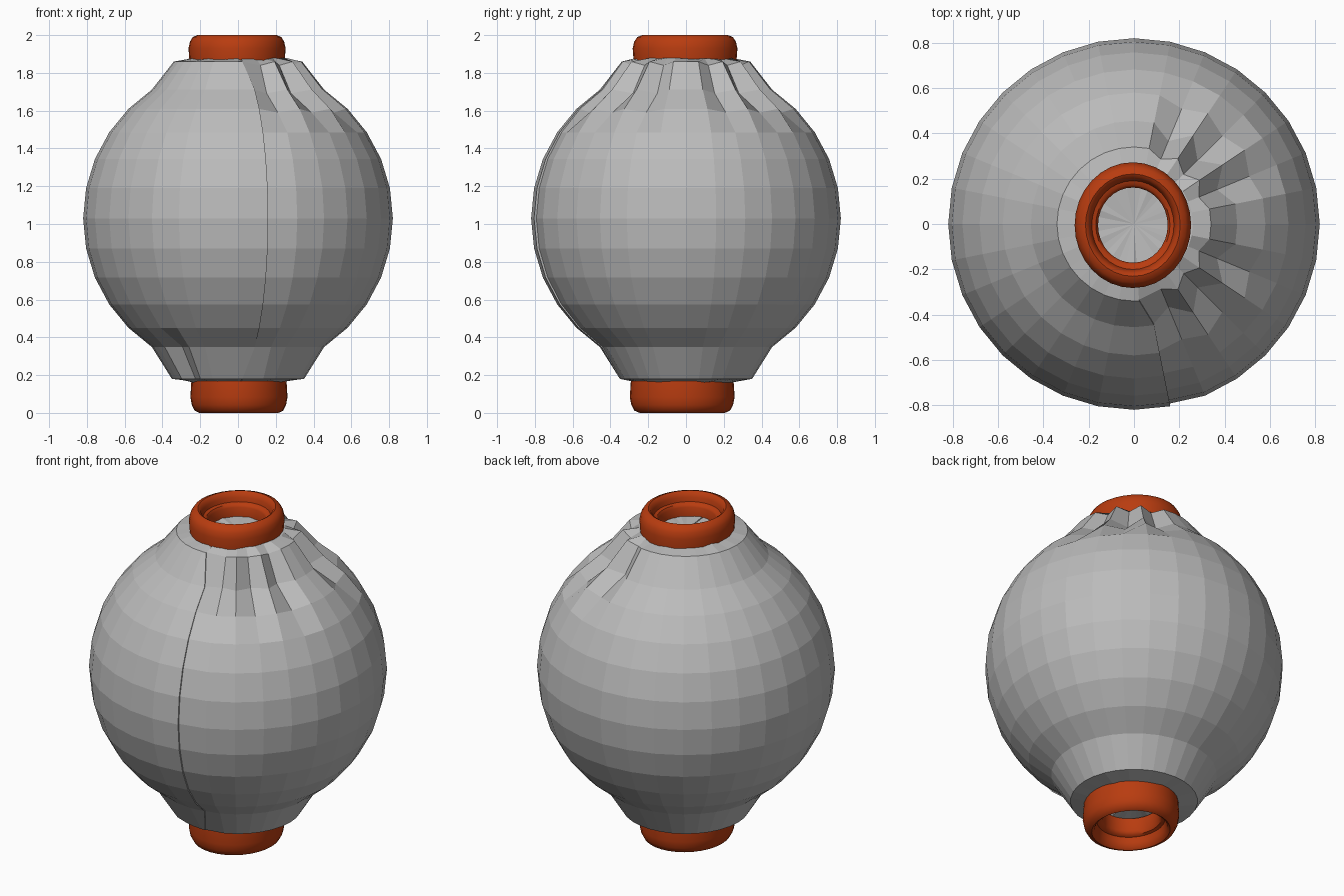
import bpy, bmesh, math, random

cube = bpy.data.objects.get("Cube")
if cube:
    bpy.data.objects.remove(cube, do_unlink=True)
random.seed(4)


def material(name, rgb):
    m = bpy.data.materials.new(name)
    m.use_nodes = True
    m.diffuse_color = (*rgb, 1)
    m.node_tree.nodes["Principled BSDF"].inputs["Base Color"].default_value = (*rgb, 1)
    return m


paper = material("grey paper", (0.5, 0.5, 0.5))
wood = material("orange lacquer", (0.48, 0.045, 0.005))


def finish(name, bm, mat):
    bmesh.ops.recalc_face_normals(bm, faces=bm.faces)
    mesh = bpy.data.meshes.new(name)
    bm.to_mesh(mesh)
    bm.free()
    mesh.materials.append(mat)
    obj = bpy.data.objects.new(name, mesh)
    bpy.context.collection.objects.link(obj)
    return obj


def skin(bm, rows, closed=False):
    """Bridge consecutive rings of vertices with quads."""
    pairs = list(zip(rows, rows[1:]))
    if closed:
        pairs.append((rows[-1], rows[0]))
    for a, b in pairs:
        n = len(a)
        for i in range(n):
            j = (i + 1) % n
            bm.faces.new((a[i], a[j], b[j], b[i]))


# Paper globe: a sphere profile with a short collar at each end
SIDES, RADIUS, MID = 32, 0.82, 1.03
STEP = math.tau / SIDES
profile = [(0.25, 0.165), (0.35, 0.18)]
for k in range(-5, 6):
    profile.append((RADIUS * math.cos(k * STEP), MID + RADIUS * math.sin(k * STEP)))
profile += [(0.34, 1.86), (0.26, 1.875)]
last = len(profile) - 1

# Crumpled folds: ring -> (centre angle, strength) around the collars
FOLDS = {last - 1: 0.09, last - 2: 0.13, last - 3: 0.05}
TOP_CENTRES = (math.radians(45), math.radians(-45))
BASE_CENTRE = math.radians(-135)


def fold(ring, col, angle):
    """Radius factor that pleats alternate columns inward near a crumple."""
    sign = -1 if col % 2 else 0.25
    for centre in TOP_CENTRES:
        if ring in FOLDS and abs(angle - centre) < 2.2 * STEP:
            return 1 + sign * FOLDS[ring]
    away = abs((angle - BASE_CENTRE + math.pi) % math.tau - math.pi)
    if ring in (1, 2) and away < 1.6 * STEP:
        return 1 + sign * 0.09
    return 1


bm = bmesh.new()
rows = []
for ring, (r, z) in enumerate(profile):
    row = []
    for col in range(SIDES + 1):
        a = -math.pi / 2 + STEP * (col + 1)
        f = fold(ring, col, a)
        # The sheet overlaps itself at the seam, leaving a small step
        if col == 0:
            f *= 0.985
        if col in (0, SIDES) and ring in (0, 1, last - 1, last):
            a -= 0.13
        dz = random.uniform(-0.006, 0.006) if ring in (0, last) else 0
        if f < 1 and ring > 8 and col:
            dz -= 0.02
        row.append(bm.verts.new((r * f * math.cos(a), r * f * math.sin(a), z + dz)))
    rows.append(row)
skin(bm, rows)

# Shallow closed ends seen through the openings
for row, z in ((rows[0], 0.195), (rows[-1], 1.86)):
    pole = bm.verts.new((0, 0, z))
    for i, v in enumerate(row):
        bm.faces.new((v, row[(i + 1) % len(row)], pole))
finish("paper_globe", bm, paper)

# Lacquered end rings: rounded outside, stepped inside; height is from the outer rim
RIM = [(1.0, 0.14), (1.02, 0.07), (0.99, 0.035), (0.93, 0.01), (0.83, 0.0),
       (0.78, 0.008), (0.74, 0.03), (0.72, 0.055), (0.65, 0.06), (0.61, 0.075), (0.61, 0.14)]


def end_ring(name, centre, rim_z, direction):
    bm = bmesh.new()
    rows = []
    for r, depth in RIM:
        rows.append([bm.verts.new((centre[0] + 0.252 * r * math.cos(i * STEP),
                                   centre[1] + 0.272 * r * math.sin(i * STEP),
                                   rim_z + direction * depth)) for i in range(SIDES)])
    skin(bm, rows, closed=True)
    obj = finish(name, bm, wood)
    bpy.ops.object.select_all(action="DESELECT")
    obj.select_set(True)
    bpy.context.view_layer.objects.active = obj
    bpy.ops.object.shade_smooth_by_angle(angle=math.radians(40))


end_ring("top_ring", (-0.005, -0.005), 2.0, -1)
end_ring("bottom_ring", (0.005, -0.02), 0.0, 1)
bpy.data.objects["bottom_ring"].scale.z = 1.2
